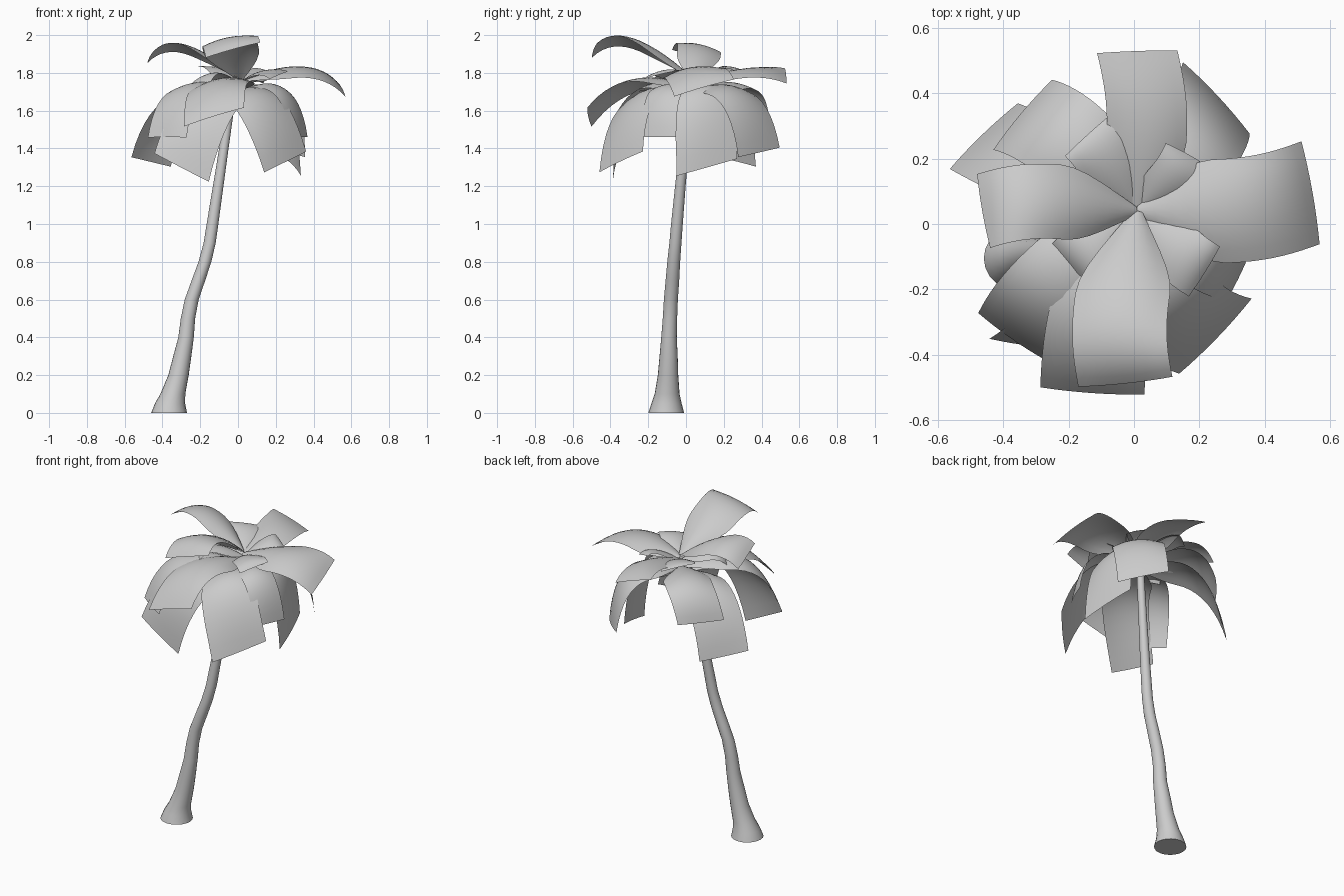
import bpy, bmesh
from math import radians, cos, sin, pi
from mathutils import Vector

cube = bpy.data.objects.get("Cube")
if cube:
    bpy.data.objects.remove(cube, do_unlink=True)

grey = bpy.data.materials.new("plain grey")
grey.use_nodes = True
colour = (0.6, 0.6, 0.6, 1)
grey.diffuse_color = colour
grey.node_tree.nodes["Principled BSDF"].inputs["Base Color"].default_value = colour


def make_object(name, bm):
    mesh = bpy.data.meshes.new(name)
    bm.to_mesh(mesh)
    bm.free()
    mesh.materials.append(grey)
    obj = bpy.data.objects.new(name, mesh)
    bpy.context.collection.objects.link(obj)
    bpy.ops.object.select_all(action='DESELECT')
    obj.select_set(True)
    bpy.context.view_layer.objects.active = obj
    bpy.ops.object.shade_smooth_by_angle(angle=radians(50))


def bridge(bm, rows, closed=False):
    for low, high in zip(rows, rows[1:]):
        count = len(low)
        for i in range(count if closed else count - 1):
            j = (i + 1) % count
            bm.faces.new((low[i], low[j], high[j], high[i]))


# Trunk: rings along a leaning, tapering path (x, y, z, radius)
path = [(-.365, -.105, 0, .095), (-.36, -.103, .05, .08), (-.345, -.1, .1, .066),
        (-.315, -.095, .2, .054), (-.295, -.092, .3, .048), (-.275, -.09, .4, .041),
        (-.265, -.085, .5, .038), (-.245, -.08, .6, .037), (-.21, -.072, .7, .036),
        (-.175, -.065, .8, .034), (-.15, -.056, .9, .032), (-.135, -.048, 1, .031),
        (-.105, -.03, 1.2, .028), (-.075, -.01, 1.4, .025), (-.03, .02, 1.7, .022)]
SIDES = 20
bm = bmesh.new()
rings = [[bm.verts.new((x + r * cos(2 * pi * i / SIDES), y + r * sin(2 * pi * i / SIDES), z))
          for i in range(SIDES)] for x, y, z, r in path]
bridge(bm, rings, closed=True)
bm.faces.new(rings[0][::-1])
bm.faces.new(rings[-1])
make_object("trunk", bm)


# Fronds: arched sheets that widen quickly, curve to one side and end in a straight cut
def frond(name, angle, reach, base, lift, tip, half, roll, bend=0.75, turn=10, bow=.03):
    steps, across = 14, 8
    a = radians(angle)
    out = Vector((cos(a), sin(a), 0))
    flank = Vector((-sin(a), cos(a), 0))
    start = Vector((.01, .04, base))
    middle = Vector((.01, .04, lift)) + out * reach * bend
    end = Vector((.01, .04, tip)) + out * reach
    bm = bmesh.new()
    rows = []
    for k in range(steps + 1):
        t = k / steps
        heading = a + radians(turn) * t
        side = Vector((-sin(heading), cos(heading), 0))
        centre = start * (1 - t) ** 2 + middle * 2 * t * (1 - t) + end * t * t
        centre -= flank * bow * sin(pi * t)
        slope = (middle - start) * (1 - t) + (end - middle) * t
        normal = slope.cross(flank).normalized()
        width = .12 + .88 * sin(min(t / .36, 1) * pi / 2)
        arch = half * width * (.05 + .33 * (1 - t))
        row = []
        for i in range(across + 1):
            s = 1 - 2 * i / across
            point = centre + (side * half + Vector((0, 0, roll * t))) * s * width
            row.append(bm.verts.new(point - normal * arch * s * s))
        rows.append(row)
    bridge(bm, rows)
    bm.normal_update()
    if sum(f.normal.z for f in bm.faces) < 0:
        bmesh.ops.reverse_faces(bm, faces=bm.faces)
    make_object(name, bm)


# Upper fronds
frond("upper_frond_front", 266, .53, 1.77, 2.11, 1.925, .145, .04, .7)
frond("upper_frond_right", 180, .475, 1.77, 2.06, 1.89, .115, .035, .7)
frond("upper_frond_left", 6, .54, 1.76, 1.92, 1.725, .16, .045, .7, 4)
frond("upper_frond_back", 90, .49, 1.75, 1.87, 1.79, .123, .04, .6, 2)
frond("middle_frond_front", 256, .575, 1.72, 1.88, 1.57, .16, .05, .65)

# Drooping lower fronds
frond("lower_frond_back_right", 140, .465, 1.7, 1.86, 1.54, .14, 0, .85, 0)
frond("lower_frond_right", 154, .53, 1.68, 1.85, 1.33, .145, .025, .8, -20, 0)
frond("lower_frond_right_front", 225, .55, 1.7, 1.88, 1.46, .125, 0, .8)
frond("lower_frond_front_right", 233, .52, 1.68, 1.84, 1.3, .145, -.075, .8, 30, -.05)
frond("lower_frond_front_left", 302, .46, 1.68, 1.86, 1.33, .16, .055, .8, 14, .07)
frond("lower_frond_left_front", 330, .37, 1.69, 1.87, 1.46, .1, 0, .9, 5, .02)
frond("lower_frond_left", 14, .3, 1.68, 1.9, 1.3, .165, .045, .98, 0, 0)
frond("lower_frond_back_left", 55, .43, 1.7, 1.86, 1.38, .15, .025, .9, -12, .02)

# Small young fronds at the crown
for name, angle, reach, tip, half in (("back_right", 122, .28, 1.82, .1),
                                      ("back_left", 52, .23, 1.8, .06),
                                      ("front_left", 318, .28, 1.79, .09),
                                      ("front_right", 218, .27, 1.74, .08)):
    frond("young_frond_" + name, angle, reach, 1.74, 1.86, tip, half, .02, bow=.01)
